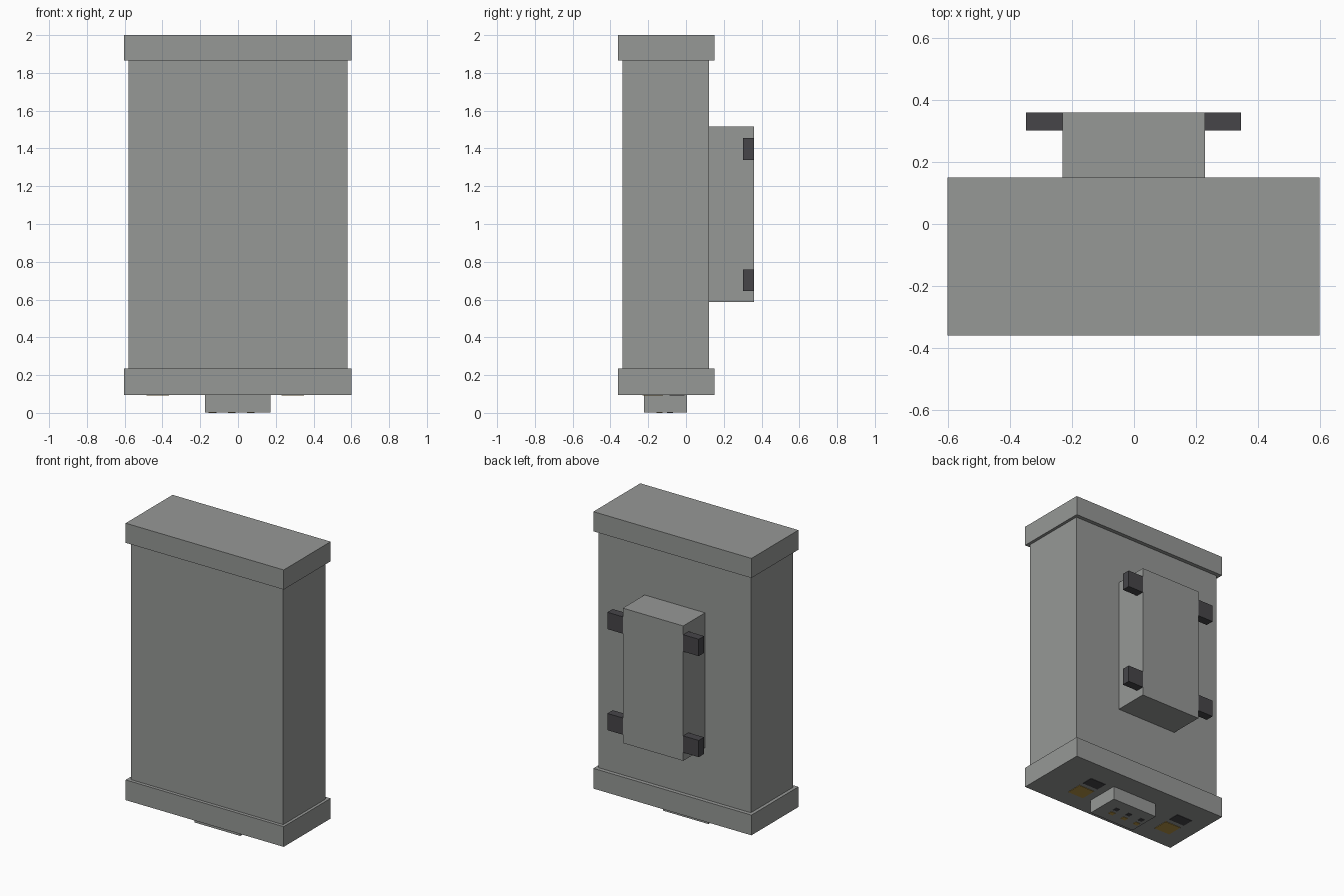
import bpy

if "Cube" in bpy.data.objects:
    bpy.data.objects.remove(bpy.data.objects["Cube"])


def material(name, rgb):
    m = bpy.data.materials.new(name)
    m.diffuse_color = (*rgb, 1.0)
    m.use_nodes = True
    m.node_tree.nodes["Principled BSDF"].inputs["Base Color"].default_value = m.diffuse_color
    return m


GREY = material("casing grey", (0.305, 0.314, 0.305))
DARK = material("dark grey", (0.061, 0.060, 0.066))
GOLD = material("contact gold", (0.45, 0.29, 0.06))


def box(name, x, y, z, mat):
    """Box from its (min, max) extents on each axis."""
    bpy.ops.mesh.primitive_cube_add(
        size=1, location=[(a + b) / 2 for a, b in (x, y, z)])
    ob = bpy.context.object
    ob.name = name
    ob.scale = [b - a for a, b in (x, y, z)]
    bpy.ops.object.transform_apply(location=False, rotation=False, scale=True)
    ob.data.materials.append(mat)
    return ob


def plate(name, cx, cy, sx, sy, z, mat):
    """Thin contact plate on a downward-facing surface at height z."""
    box(name, (cx - sx / 2, cx + sx / 2), (cy - sy / 2, cy + sy / 2),
        (z - 0.003, z + 0.002), mat)


# Main casing with wider end caps
box("casing", (-0.58, 0.58), (-0.337, 0.123), (0.22, 1.88), GREY)
box("top_cap", (-0.603, 0.60), (-0.36, 0.15), (1.865, 2.0), GREY)
box("bottom_cap", (-0.603, 0.60), (-0.36, 0.15), (0.095, 0.234), GREY)

# Connector plug under the bottom cap
box("plug", (-0.174, 0.172), (-0.222, 0.006), (0.003, 0.10), GREY)

# Block on the back with four protruding clip ends
box("back_block", (-0.231, 0.229), (0.12, 0.36), (0.588, 1.516), GREY)
for level, z in (("lower", (0.645, 0.76)), ("upper", (1.34, 1.456))):
    box(level + "_clip_left", (-0.349, -0.23), (0.302, 0.36), z, DARK)
    box(level + "_clip_right", (0.228, 0.346), (0.302, 0.36), z, DARK)

# Paired contacts on the bottom cap
for i, x in enumerate((0.29, -0.425)):
    plate(f"cap_slot_{i}", x, -0.047, 0.12, 0.08, 0.095, DARK)
    plate(f"cap_contact_{i}", x, -0.176, 0.12, 0.11, 0.095, GOLD)

# Three small pin pairs under the plug
for i, x in enumerate((0.073, -0.028, -0.13)):
    plate(f"plug_slot_{i}", x, -0.085, 0.03, 0.03, 0.003, DARK)
    plate(f"plug_contact_{i}", x - 0.008, -0.14, 0.035, 0.03, 0.003, GOLD)
